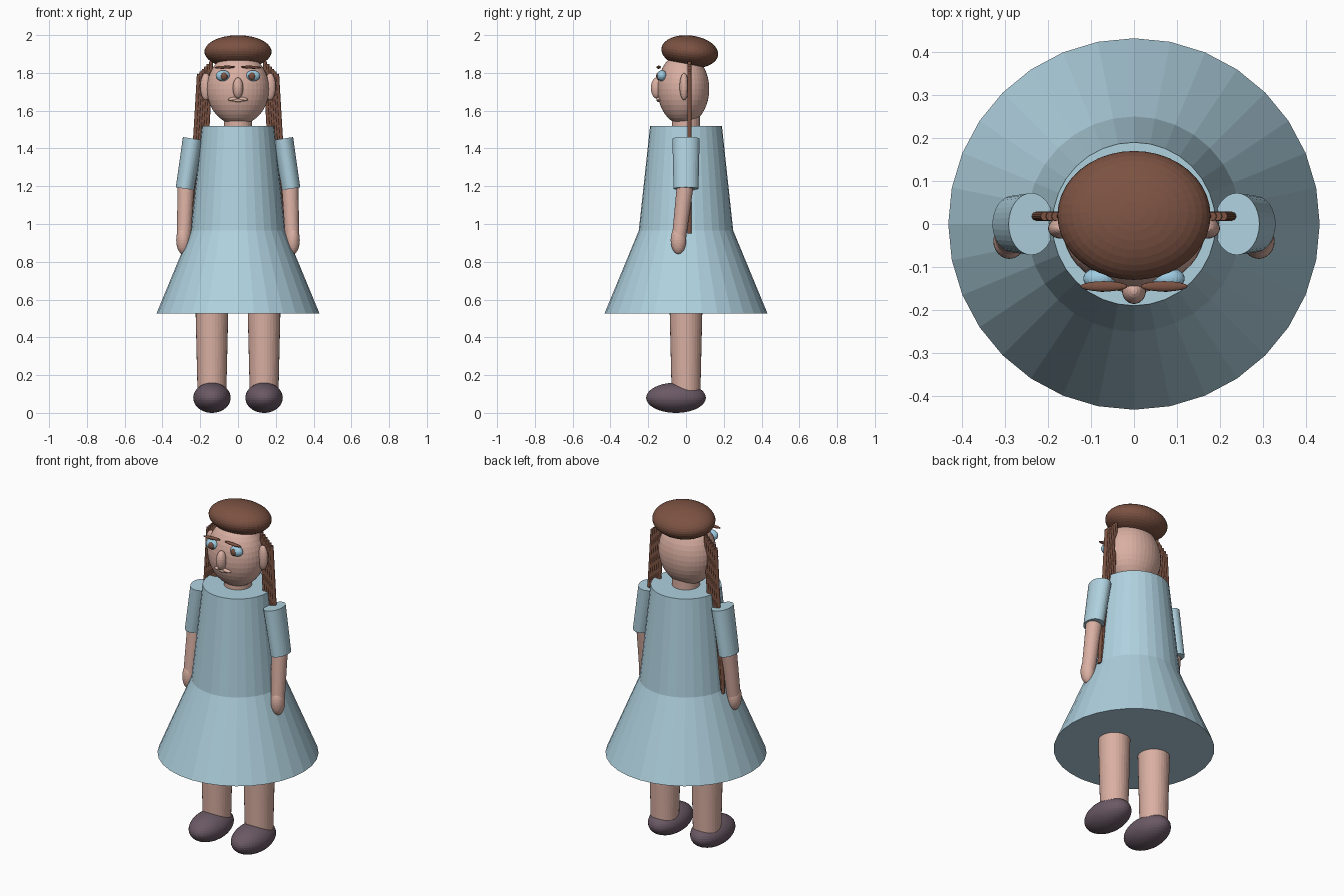
import bpy
import bmesh
from mathutils import Matrix, Vector

if "Cube" in bpy.data.objects:
    bpy.data.objects.remove(bpy.data.objects["Cube"], do_unlink=True)


def material(name, rgb):
    mat = bpy.data.materials.new(name)
    mat.use_nodes = True
    mat.diffuse_color = (*rgb, 1)
    mat.node_tree.nodes["Principled BSDF"].inputs["Base Color"].default_value = (*rgb, 1)
    return mat


SKIN = material("skin", (0.70, 0.43, 0.36))
HAIR = material("brown hair", (0.20, 0.085, 0.055))
CLOTH = material("pale blue cloth", (0.43, 0.64, 0.74))
SHOE = material("plum grey leather", (0.145, 0.10, 0.13))
EYE = material("eye blue", (0.34, 0.60, 0.76))
LIP = material("lip peach", (0.74, 0.47, 0.38))


def finish(name, bm, mat):
    mesh = bpy.data.meshes.new(name)
    bm.to_mesh(mesh)
    bm.free()
    mesh.materials.append(mat)
    obj = bpy.data.objects.new(name, mesh)
    bpy.context.collection.objects.link(obj)
    return obj


def ball(name, centre, radii, mat, tilt=0, axis="X", segments=40):
    """Ellipsoid, optionally tilted about one axis."""
    bm = bmesh.new()
    place = (Matrix.Translation(centre) @ Matrix.Rotation(tilt, 4, axis)
             @ Matrix.Diagonal((*radii, 1)))
    bmesh.ops.create_uvsphere(bm, u_segments=segments, v_segments=segments // 2,
                              radius=1, matrix=place)
    return finish(name, bm, mat)


def tube(name, low, high, r_low, r_high, mat, squash=1, sides=32):
    """Tapered capped cylinder between two points; squash narrows it in x."""
    low, high = Vector(low), Vector(high)
    axis = high - low
    turn = axis.to_track_quat("Z", "Y").to_matrix().to_4x4()
    # keep the cross-section aligned with the world x and y axes
    turn = Vector((0, 0, 1)).rotation_difference(axis).to_matrix().to_4x4()
    bm = bmesh.new()
    place = Matrix.Translation((low + high) / 2) @ turn @ Matrix.Diagonal((squash, 1, 1, 1))
    bmesh.ops.create_cone(bm, cap_ends=True, segments=sides, radius1=r_low,
                          radius2=r_high, depth=axis.length, matrix=place)
    return finish(name, bm, mat)


# Dress
tube("skirt", (0, 0, 0.525), (0, 0, 0.965), 0.432, 0.25, CLOTH)
tube("bodice", (0, 0, 0.965), (0, 0, 1.52), 0.25, 0.19, CLOTH)

# Head
tube("neck", (0, 0, 1.48), (0, 0, 1.62), 0.075, 0.075, SKIN)
ball("head", (0, -0.014, 1.715), (0.165, 0.137, 0.19), SKIN)
ball("hair_cap", (0, 0.02, 1.912), (0.178, 0.151, 0.086), HAIR, tilt=-0.12)
ball("nose", (0, -0.155, 1.72), (0.028, 0.031, 0.056), SKIN, segments=24)
ball("lower_lip", (0, -0.143, 1.655), (0.035, 0.014, 0.009), LIP, segments=20)

for side, s in (("left", 1), ("right", -1)):
    # Face
    ball(side + "_ear", (s * 0.17, -0.01, 1.727), (0.03, 0.024, 0.072), SKIN, segments=24)
    ball(side + "_eye", (s * 0.08, -0.127, 1.785), (0.038, 0.026, 0.029), EYE, segments=24)
    ball(side + "_pupil", (s * 0.074, -0.146, 1.783), (0.018, 0.012, 0.02), HAIR, segments=20)
    ball(side + "_brow", (s * 0.07, -0.145, 1.83), (0.055, 0.012, 0.008), HAIR,
         tilt=s * 0.04, axis="Y", segments=20)
    ball(side + "_upper_lip", (s * 0.024, -0.143, 1.662), (0.03, 0.014, 0.01), LIP,
         tilt=s * 0.12, axis="Y", segments=20)

    # Long straight hair strands, fanned slightly outward
    for i in range(6):
        x = 0.142 + 0.013 * i
        top = 1.86 - 0.013 * i
        tube(f"{side}_hair_strand_{i + 1}", (s * (x + 0.05), 0.018, 0.95),
             (s * x, 0.018, top), 0.0105, 0.0105, HAIR, sides=12)

    # Arm
    tube(side + "_sleeve", (s * 0.281, 0, 1.187), (s * 0.239, 0, 1.452),
         0.066, 0.072, CLOTH, squash=0.74)
    tube(side + "_forearm", (s * 0.287, -0.038, 0.92), (s * 0.274, 0, 1.24),
         0.037, 0.045, SKIN)
    ball(side + "_hand", (s * 0.29, -0.04, 0.915), (0.037, 0.041, 0.075), SKIN, segments=32)

    # Leg
    tube(side + "_leg", (s * 0.138, 0, 0.1), (s * 0.138, 0, 0.56), 0.076, 0.087, SKIN)
    ball(side + "_shoe", (s * 0.138, -0.053, 0.08), (0.099, 0.158, 0.08), SHOE)
